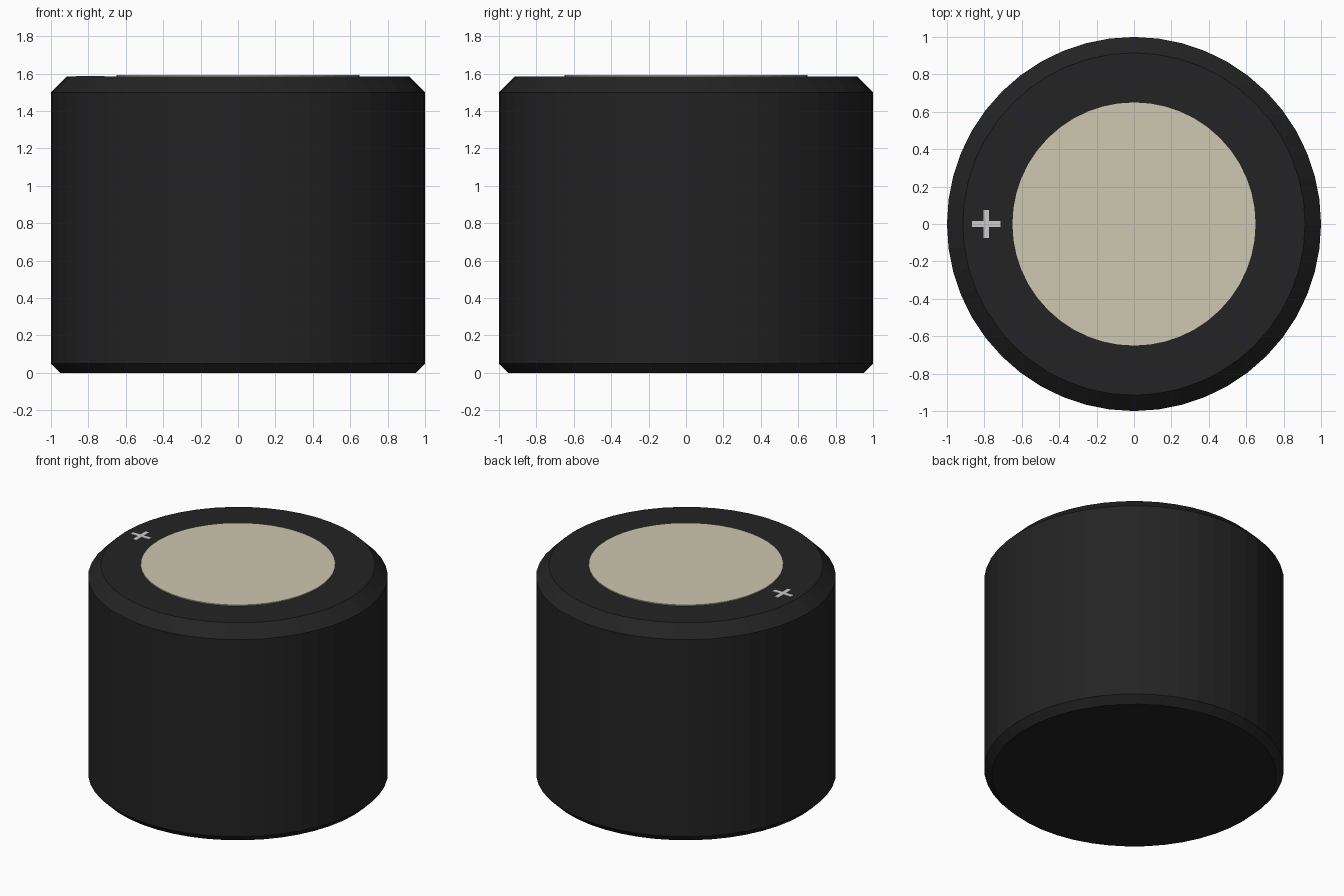
import bpy, bmesh, math

if "Cube" in bpy.data.objects:
    bpy.data.objects.remove(bpy.data.objects["Cube"])

SIDES = 48


def material(name, rgb):
    mat = bpy.data.materials.new(name)
    mat.diffuse_color = (*rgb, 1)
    mat.use_nodes = True
    mat.node_tree.nodes["Principled BSDF"].inputs["Base Color"].default_value = mat.diffuse_color
    return mat


def finish(name, bm, mat):
    bmesh.ops.recalc_face_normals(bm, faces=bm.faces)
    mesh = bpy.data.meshes.new(name)
    bm.to_mesh(mesh)
    bm.free()
    mesh.materials.append(mat)
    obj = bpy.data.objects.new(name, mesh)
    bpy.context.collection.objects.link(obj)
    return obj


def lathe(name, profile, mat):
    """Closed solid of revolution from (radius, z) points."""
    bm = bmesh.new()
    rings = []
    for r, z in profile:
        rings.append([bm.verts.new((r * math.cos(2 * math.pi * i / SIDES),
                                    r * math.sin(2 * math.pi * i / SIDES), z))
                      for i in range(SIDES)])
    for a, b in zip(rings, rings[1:]):
        for i in range(SIDES):
            j = (i + 1) % SIDES
            bm.faces.new((a[i], a[j], b[j], b[i]))
    bm.faces.new(rings[0][::-1])
    bm.faces.new(rings[-1])
    return finish(name, bm, mat)


def plus(name, cx, cy, arm, half, z0, z1, mat):
    """Extruded plus sign with a single outline."""
    corner = [(arm, -half), (arm, half), (half, half)]
    bm = bmesh.new()
    verts = []
    for k in range(4):
        c, s = round(math.cos(k * math.pi / 2)), round(math.sin(k * math.pi / 2))
        verts += [bm.verts.new((cx + x * c - y * s, cy + x * s + y * c, z0))
                  for x, y in corner]
    face = bm.faces.new(verts)
    ext = bmesh.ops.extrude_face_region(bm, geom=[face])
    top = [v for v in ext["geom"] if isinstance(v, bmesh.types.BMVert)]
    bmesh.ops.translate(bm, verts=top, vec=(0, 0, z1 - z0))
    return finish(name, bm, mat)


black = material("black_casing", (0.017, 0.017, 0.018))
cream = material("cream_contact", (0.62, 0.58, 0.44))
grey = material("grey_mark", (0.52, 0.52, 0.52))

# Casing with chamfered rims
lathe("casing", [(0.95, 0), (1, 0.05), (1, 1.5), (0.915, 1.585)], black)
# Thin raised disc on the top
lathe("top_disc", [(0.65, 1.58), (0.65, 1.592)], cream)
# Polarity mark beside the disc
plus("plus_mark", -0.79, 0, 0.075, 0.015, 1.58, 1.588, grey)
